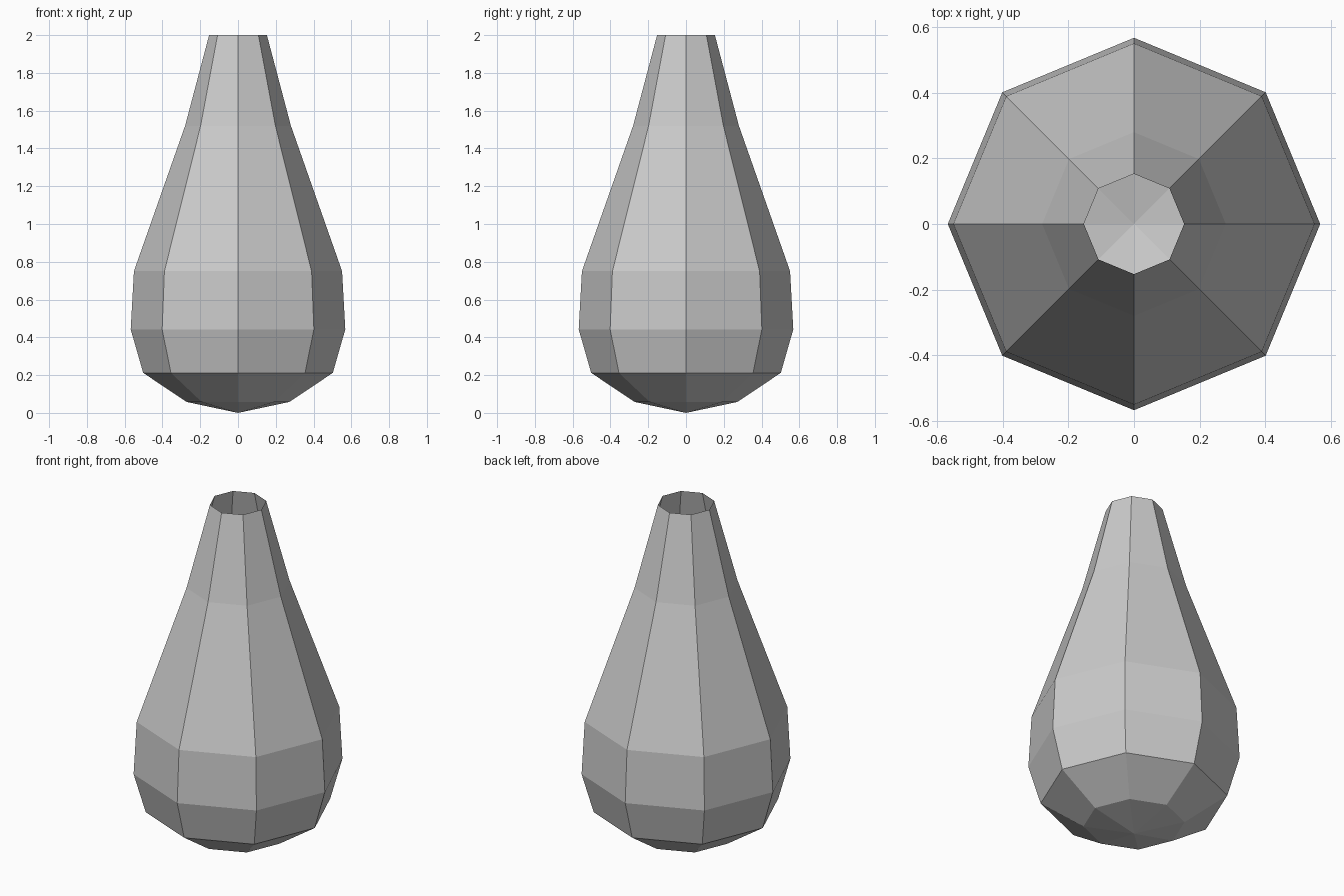
import bpy, bmesh
from math import cos, sin, pi

if "Cube" in bpy.data.objects:
    bpy.data.objects.remove(bpy.data.objects["Cube"])

SIDES = 8
# Wall profile as (radius, height), from base to open rim
PROFILE = [(0.272, 0.058), (0.502, 0.212), (0.568, 0.442),
           (0.551, 0.75), (0.28, 1.52), (0.153, 2.0)]

bm = bmesh.new()


def ring(r, z):
    return [bm.verts.new((r * cos(2 * pi * i / SIDES), r * sin(2 * pi * i / SIDES), z))
            for i in range(SIDES)]


# Faceted walls, left open at the top
rings = [ring(r, z) for r, z in PROFILE]
for low, high in zip(rings, rings[1:]):
    for i in range(SIDES):
        j = (i + 1) % SIDES
        bm.faces.new((low[i], low[j], high[j], high[i]))

# Shallow pointed base
tip = bm.verts.new((0, 0, 0))
for i in range(SIDES):
    bm.faces.new((tip, rings[0][(i + 1) % SIDES], rings[0][i]))

bm.normal_update()
mesh = bpy.data.meshes.new("vase")
bm.to_mesh(mesh)
bm.free()
vase = bpy.data.objects.new("vase", mesh)
bpy.context.collection.objects.link(vase)
